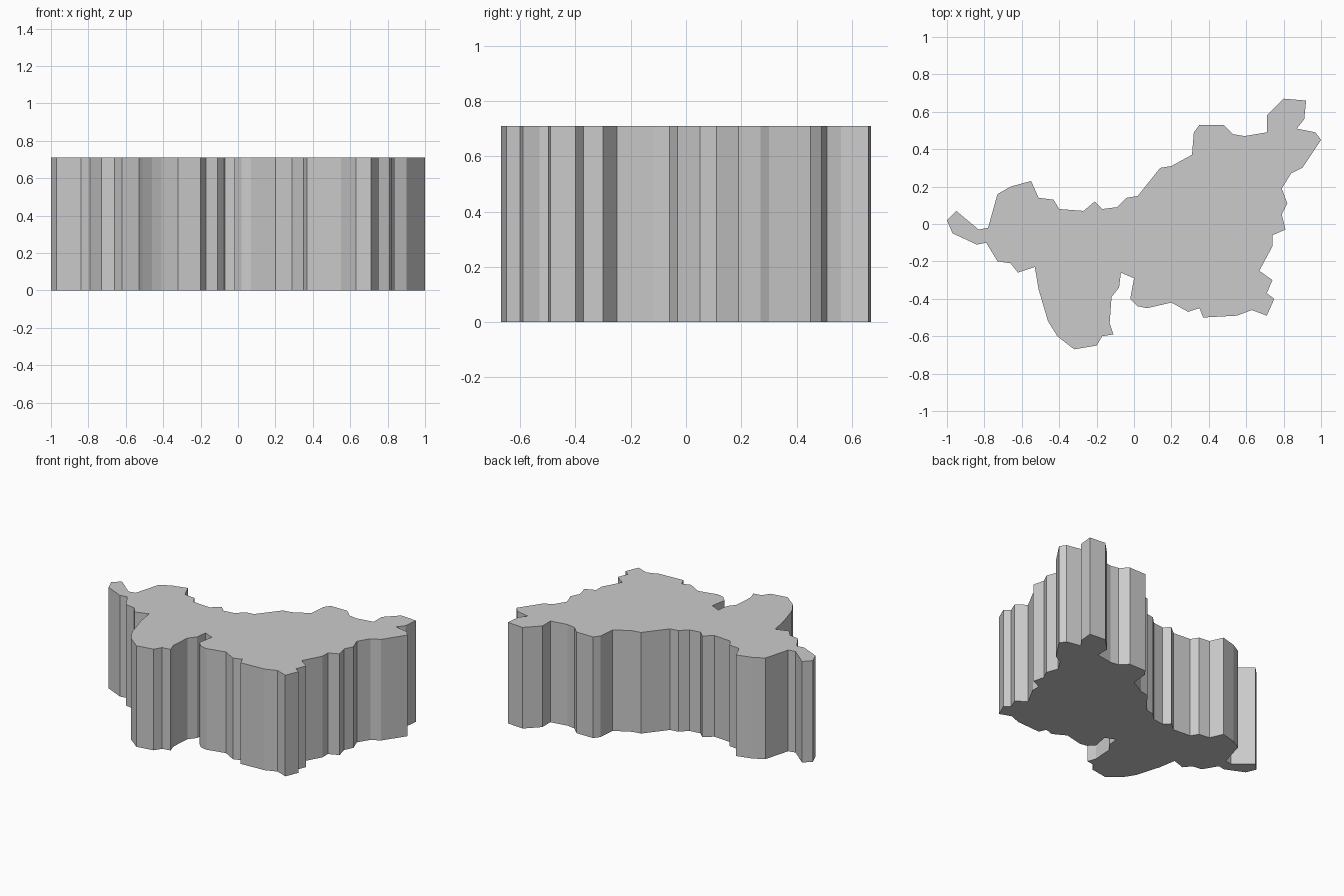
import bpy
import bmesh

HEIGHT = 0.71

# Simplified outline seen from above, clockwise from the western tip
OUTLINE = [
    (-1.00, 0.02), (-0.95, 0.07), (-0.83, -0.03), (-0.78, -0.02), (-0.73, 0.16),
    (-0.66, 0.20), (-0.55, 0.23), (-0.51, 0.14), (-0.43, 0.13), (-0.40, 0.08),
    (-0.27, 0.07), (-0.21, 0.12), (-0.17, 0.08), (-0.09, 0.09), (-0.04, 0.14),
    (0.02, 0.15), (0.14, 0.30), (0.20, 0.31), (0.31, 0.37), (0.32, 0.49),
    (0.35, 0.53), (0.48, 0.53), (0.53, 0.48), (0.59, 0.47), (0.71, 0.49),
    (0.71, 0.58), (0.80, 0.67), (0.92, 0.66), (0.91, 0.56), (0.87, 0.51),
    (0.97, 0.49), (1.00, 0.45), (0.90, 0.30), (0.84, 0.27), (0.79, 0.19),
    (0.82, 0.11), (0.79, 0.05), (0.81, -0.03), (0.74, -0.06), (0.74, -0.12),
    (0.67, -0.25), (0.74, -0.30), (0.71, -0.37), (0.75, -0.40), (0.71, -0.49),
    (0.63, -0.46), (0.55, -0.49), (0.37, -0.50), (0.35, -0.45), (0.29, -0.47),
    (0.20, -0.42), (0.07, -0.45), (0.02, -0.44), (-0.02, -0.40), (0.00, -0.29),
    (-0.07, -0.26), (-0.08, -0.34), (-0.12, -0.39), (-0.13, -0.53),
    (-0.11, -0.59), (-0.17, -0.60), (-0.20, -0.65), (-0.32, -0.67),
    (-0.41, -0.60), (-0.46, -0.52), (-0.51, -0.35), (-0.53, -0.23),
    (-0.62, -0.26), (-0.66, -0.21), (-0.73, -0.20), (-0.79, -0.10),
    (-0.84, -0.11), (-0.97, -0.05),
]

# Flat base face
bm = bmesh.new()
base = bm.faces.new([bm.verts.new((x, y, 0)) for x, y in OUTLINE])

# Straight walls and flat top, with a closed underside
extruded = bmesh.ops.extrude_face_region(bm, geom=[base], use_keep_orig=True)
top_verts = [g for g in extruded["geom"] if isinstance(g, bmesh.types.BMVert)]
bmesh.ops.translate(bm, verts=top_verts, vec=(0, 0, HEIGHT))
bmesh.ops.recalc_face_normals(bm, faces=bm.faces)

# Region block object
mesh = bpy.data.meshes.new("region_block")
bm.to_mesh(mesh)
bm.free()
region_block = bpy.data.objects.new("region_block", mesh)
bpy.context.collection.objects.link(region_block)
